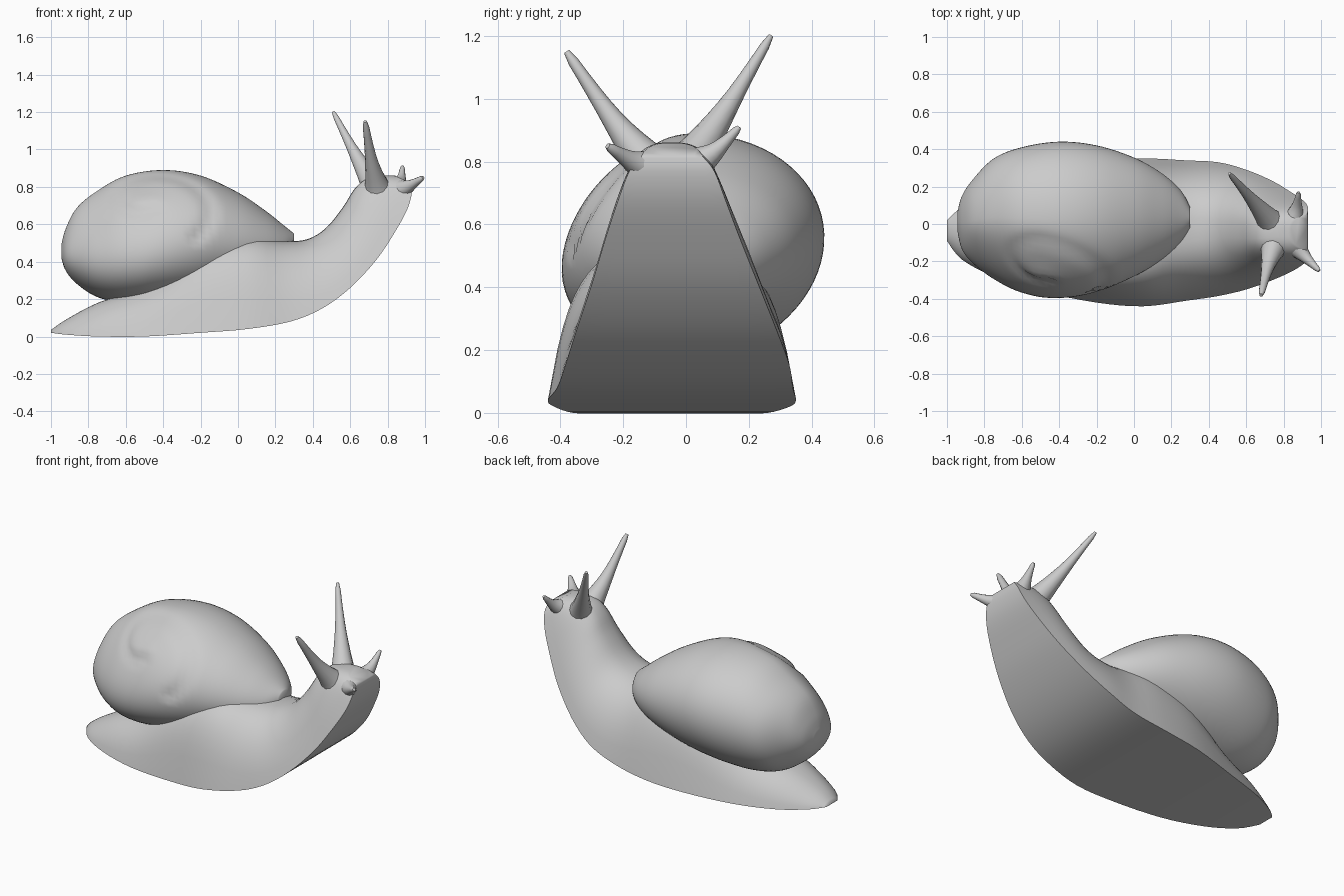
import bpy, bmesh, math
from mathutils import Vector

if "Cube" in bpy.data.objects:
    bpy.data.objects.remove(bpy.data.objects["Cube"], do_unlink=True)

grey = bpy.data.materials.new("plain_grey")
grey.use_nodes = True
COLOUR = (0.6, 0.6, 0.6, 1)
grey.diffuse_color = COLOUR
grey.node_tree.nodes["Principled BSDF"].inputs["Base Color"].default_value = COLOUR


def smooth_rows(rows, steps):
    """Catmull-Rom interpolation through rows of numbers."""
    out = []
    last = len(rows) - 1
    for i in range(last):
        p = [rows[max(0, min(last, i + k))] for k in (-1, 0, 1, 2)]
        for s in range(steps):
            t = s / steps
            out.append([b + 0.5 * t * (c - a + t * (2 * a - 5 * b + 4 * c - d
                        + t * (3 * (b - c) + d - a))) for a, b, c, d in zip(*p)])
    out.append(list(rows[-1]))
    return out


def loft(name, rings):
    """Skin a list of equal rings and close both ends."""
    bm = bmesh.new()
    loops = [[bm.verts.new(p) for p in ring] for ring in rings]
    n = len(loops[0])
    for a, b in zip(loops, loops[1:]):
        for j in range(n):
            k = (j + 1) % n
            bm.faces.new((a[j], a[k], b[k], b[j]))
    bm.faces.new(loops[0])
    bm.faces.new(loops[-1])
    bmesh.ops.recalc_face_normals(bm, faces=bm.faces)
    mesh = bpy.data.meshes.new(name)
    bm.to_mesh(mesh)
    bm.free()
    mesh.materials.append(grey)
    obj = bpy.data.objects.new(name, mesh)
    bpy.context.collection.objects.link(obj)
    bpy.ops.object.select_all(action="DESELECT")
    obj.select_set(True)
    bpy.context.view_layer.objects.active = obj
    bpy.ops.object.shade_smooth_by_angle(angle=math.radians(60))
    return obj


# Body: sole x, sole z, back x, back z, right edge y, left edge y, roundness
body_rows = [
    (-1.0, .02, -1.0, .035, -.09, .02, .9),
    (-.92, .01, -.92, .09, -.19, .09, .9),
    (-.75, .0, -.75, .18, -.28, .18, .8),
    (-.5, .0, -.5, .27, -.36, .26, .65),
    (-.2, .02, -.2, .46, -.42, .33, .5),
    (.05, .04, .05, .53, -.44, .35, .55),
    (.28, .08, .24, .51, -.41, .34, .7),
    (.45, .15, .37, .52, -.385, .33, .8),
    (.6, .26, .47, .58, -.35, .29, .85),
    (.74, .41, .56, .69, -.30, .23, .8),
    (.84, .56, .62, .785, -.255, .17, .75),
    (.905, .68, .68, .84, -.215, .125, .7),
    (.93, .77, .76, .86, -.18, .09, .7),
    (.925, .82, .84, .86, -.14, .05, .7),
]
ARC, FLAT, TAPER = 24, 8, .22
rings = []
for sx, sz, tx, tz, yr, yl, e in smooth_rows(body_rows, 4):
    mid, half = (yr + yl) / 2, (yl - yr) / 2
    ring = []
    for i in range(ARC + 1):
        a = math.pi * i / ARC
        c, s = math.cos(a), max(0, math.sin(a))
        h = s ** e
        side = math.copysign(abs(c) ** e, c) * (1 - TAPER * h)
        ring.append((sx + (tx - sx) * h, mid + half * side, sz + (tz - sz) * h))
    for i in range(1, FLAT):
        ring.append((sx, mid - half + 2 * half * i / FLAT, sz))
    rings.append(ring)
loft("body", rings)

# Shell: x, right y, left y, bottom z, top z
shell_rows = [
    (-.945, -.03, .06, .42, .49), (-.92, -.13, .15, .35, .58),
    (-.86, -.20, .24, .28, .69), (-.75, -.28, .35, .21, .78),
    (-.6, -.35, .41, .18, .86), (-.4, -.385, .44, .19, .89),
    (-.2, -.36, .42, .22, .86), (0, -.28, .355, .27, .77),
    (.15, -.19, .27, .32, .67), (.25, -.10, .18, .38, .59),
    (.3, -.02, .09, .45, .55),
]


def whorl_relief(x, z):
    """Groove along a spiral seam on the right face, with a raised apex."""
    dx, dz = x + .5, (z - .72) / .6
    r = math.hypot(dx, dz)
    turn = (math.atan2(dx, dz) / math.tau) % 1
    depth = 0
    for t in (turn, turn + 1):
        if .3 < t < 1.4:
            seam = .04 * math.exp(1.7 * t)
            depth += .018 * math.exp(-((r - seam) / .035) ** 2)
    return depth - .02 * math.exp(-(r / .09) ** 2)


rings = []
for x, yr, yl, zb, zt in smooth_rows(shell_rows, 6):
    lean = .35 * min(1, max(.2, -2 * x))
    ring = []
    for i in range(72):
        a = math.tau * i / 72
        c, rise = math.cos(a), (zt - zb) / 2 * math.sin(a)
        z = (zb + zt) / 2 + rise
        y = (yr + yl) / 2 + (yl - yr) / 2 * c
        if c < 0:
            y += -c * lean * rise + whorl_relief(x, z) * min(1, -3 * c)
        else:
            y += .06 * c * rise
        ring.append((x, y, z))
    rings.append(ring)
loft("shell", rings)


def feeler(name, points, base, tip):
    """Tapered tube along a few points, flared at its root."""
    path = [Vector(p) for p in smooth_rows(points, 5)]
    rings = []
    for i, p in enumerate(path):
        t = i / (len(path) - 1)
        d = path[min(i + 1, len(path) - 1)] - path[max(i - 1, 0)]
        u = d.cross(Vector((1, 0, 0))).normalized()
        v = d.cross(u).normalized()
        r = tip + (base - tip) * (1 - t) ** 1.7
        if i == len(path) - 1:
            r *= .6
        rings.append([p + r * (u * math.cos(k * math.tau / 12) + v * math.sin(k * math.tau / 12))
                      for k in range(12)])
    loft(name, rings)


# Long eye stalks and short lower feelers
feeler("right_eye_stalk", [(.75, -.11, .78), (.715, -.23, .93), (.68, -.38, 1.15)], .08, .016)
feeler("left_eye_stalk", [(.74, .0, .78), (.63, .13, .97), (.51, .27, 1.2)], .08, .014)
feeler("right_lower_feeler", [(.84, -.09, .77), (.91, -.17, .80), (.99, -.25, .85)], .085, .014)
feeler("left_lower_feeler", [(.85, .01, .78), (.87, .09, .83), (.88, .17, .91)], .075, .012)
